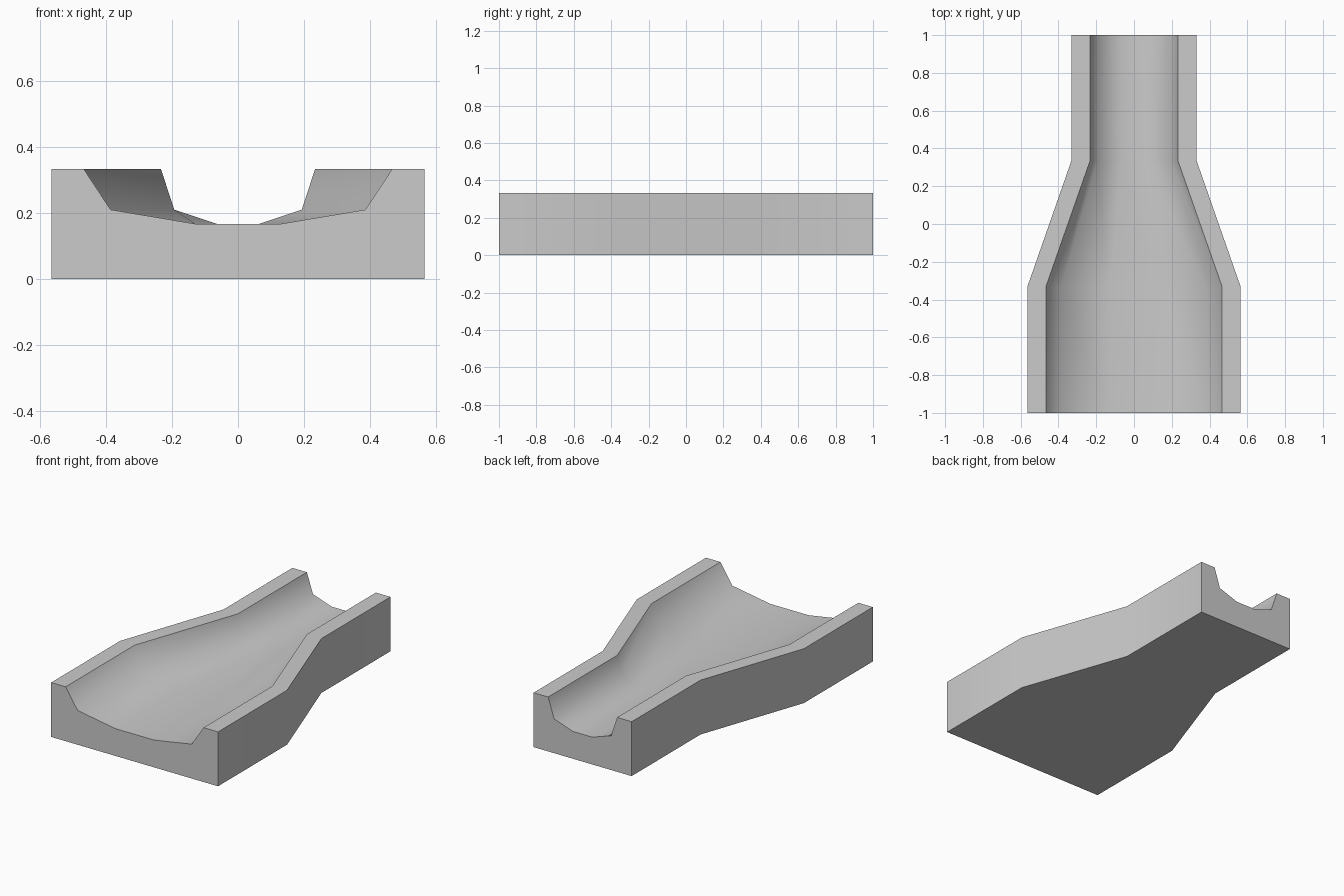
import bpy, bmesh

if "Cube" in bpy.data.objects:
    bpy.data.objects.remove(bpy.data.objects["Cube"])


def section(bm, y, outer, scale):
    """Closed U-shaped cross-section; the channel width follows scale."""
    half = [(outer, 0), (outer, 0.333), (0.467 * scale, 0.333),
            (0.386 * scale, 0.21), (0.13 * scale, 0.167)]
    points = half + [(-x, z) for x, z in reversed(half)]
    return [bm.verts.new((x, y, z)) for x, z in points]


bm = bmesh.new()

# Wide straight, taper, narrow straight
rings = [section(bm, y, outer, scale) for y, outer, scale in
         [(-1, 0.565, 1), (-0.333, 0.565, 1), (0.333, 0.332, 0.5), (1, 0.332, 0.5)]]
count = len(rings[0])
for a, b in zip(rings, rings[1:]):
    for i in range(count):
        j = (i + 1) % count
        bm.faces.new((a[i], a[j], b[j], b[i]))

# End faces
caps = [bm.faces.new(rings[0]), bm.faces.new(rings[-1])]
bmesh.ops.recalc_face_normals(bm, faces=bm.faces)

# Smooth channel and walls, crisp rims, corners and ends
for face in bm.faces:
    face.smooth = True
for cap in caps:
    for edge in cap.edges:
        edge.smooth = False
for a, b in zip(rings, rings[1:]):
    for i in (0, 1, 2, 7, 8, 9):
        bm.edges.get((a[i], b[i])).smooth = False

mesh = bpy.data.meshes.new("tapered_channel")
bm.to_mesh(mesh)
bm.free()
track = bpy.data.objects.new("tapered_channel", mesh)
bpy.context.collection.objects.link(track)
